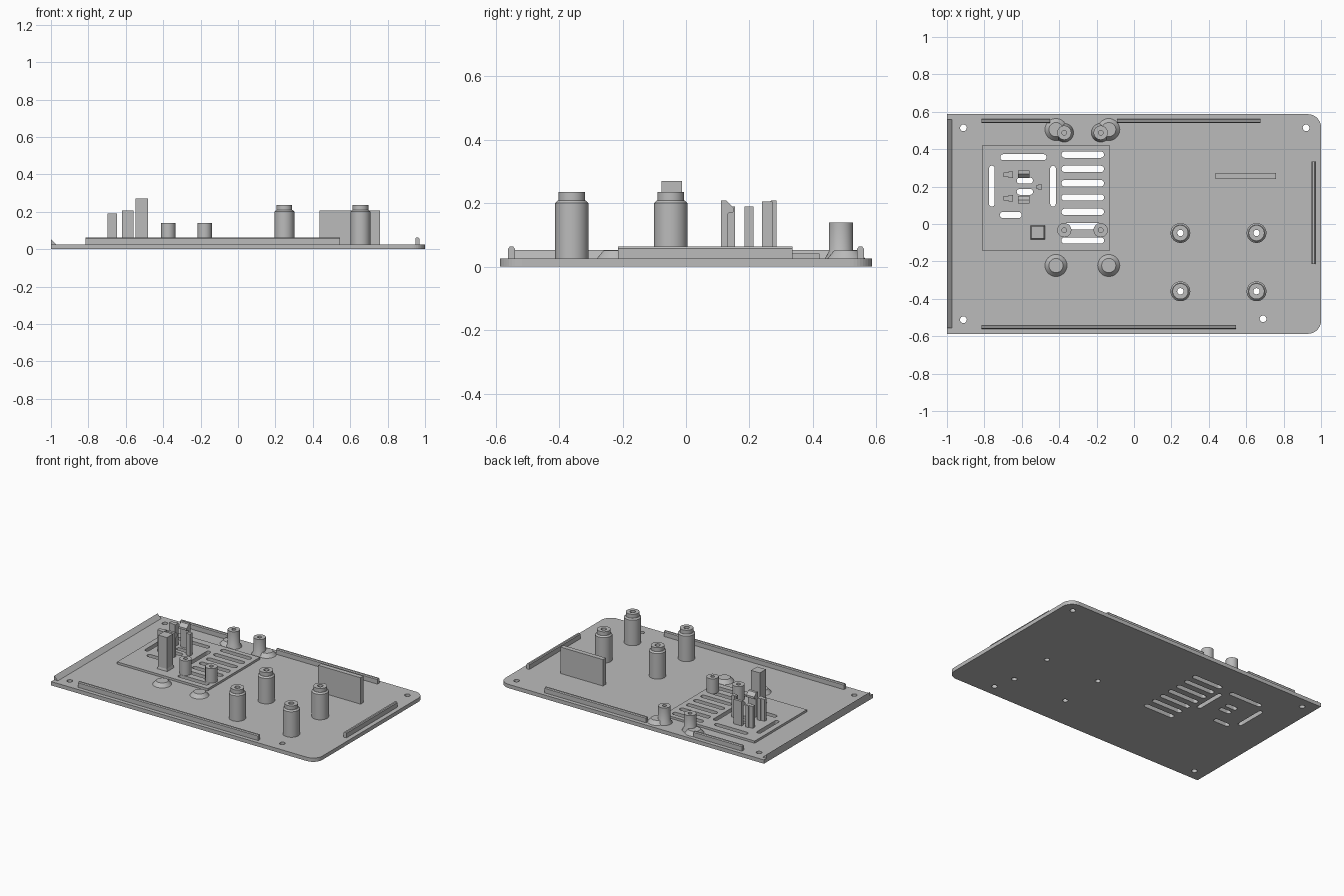
import bpy, bmesh, math
from mathutils import Matrix

if "Cube" in bpy.data.objects:
    bpy.data.objects.remove(bpy.data.objects["Cube"])

grey = bpy.data.materials.new("light_grey")
grey.diffuse_color = (0.5, 0.5, 0.5, 1)
grey.use_nodes = True
grey.node_tree.nodes["Principled BSDF"].inputs["Base Color"].default_value = grey.diffuse_color

BASE, PANEL = 0.026, 0.041   # top heights of the base plate and raised panel


def finish(name, bm, smooth=False):
    bmesh.ops.remove_doubles(bm, verts=bm.verts, dist=1e-5)
    bmesh.ops.recalc_face_normals(bm, faces=bm.faces)
    me = bpy.data.meshes.new(name)
    bm.to_mesh(me)
    bm.free()
    me.materials.append(grey)
    ob = bpy.data.objects.new(name, me)
    bpy.context.collection.objects.link(ob)
    if smooth:
        bpy.ops.object.select_all(action='DESELECT')
        ob.select_set(True)
        bpy.context.view_layer.objects.active = ob
        bpy.ops.object.shade_smooth_by_angle(angle=math.radians(30))
    return ob


def prism(bm, pts, z0, z1):
    """Extrude an outline in xy from z0 to z1."""
    f = bm.faces.new([bm.verts.new((x, y, z0)) for x, y in pts])
    r = bmesh.ops.extrude_face_region(bm, geom=[f])
    vs = [v for v in r["geom"] if isinstance(v, bmesh.types.BMVert)]
    bmesh.ops.translate(bm, verts=vs, vec=(0, 0, z1 - z0))
    return vs


def arc(cx, cy, r, a0, a1, n):
    return [(cx + r * math.cos(math.radians(a0 + (a1 - a0) * i / n)),
             cy + r * math.sin(math.radians(a0 + (a1 - a0) * i / n))) for i in range(n + 1)]


def box(name, x0, x1, y0, y1, z0, z1):
    bm = bmesh.new()
    prism(bm, [(x0, y0), (x1, y0), (x1, y1), (x0, y1)], z0, z1)
    return finish(name, bm)


def lathe(name, x, y, profile, closed=False):
    bm = bmesh.new()
    vs = [bm.verts.new((r, 0, z)) for r, z in profile]
    es = [bm.edges.new(p) for p in zip(vs, vs[1:])]
    if closed:
        es.append(bm.edges.new((vs[-1], vs[0])))
    bmesh.ops.spin(bm, geom=vs + es, cent=(0, 0, 0), axis=(0, 0, 1),
                   angle=2 * math.pi, steps=32)
    bmesh.ops.translate(bm, verts=bm.verts, vec=(x, y, 0))
    return finish(name, bm, True)


def extrude_profile(name, pts, length, matrix):
    bm = bmesh.new()
    prism(bm, pts, 0, length)
    bmesh.ops.transform(bm, matrix=matrix, verts=bm.verts)
    return finish(name, bm)


# Base plate, rounded on the right-hand corners
bm = bmesh.new()
Y = 0.587
prism(bm, [(-1, Y), (-1, -Y)] + arc(0.93, -Y + 0.07, 0.07, -90, 0, 10)
      + arc(0.93, Y - 0.07, 0.07, 0, 90, 10), 0, BASE)
plate = finish("base_plate", bm)

# Raised vent panel
panel = box("vent_panel", -0.813, -0.128, -0.143, 0.42, BASE - 0.004, PANEL)

# Cutter: screw holes, standoff bores and vent slots
standoffs = [(x, y) for x in (0.248, 0.655) for y in (-0.048, -0.36)]
bm = bmesh.new()
for x, y in [(-0.912, 0.514), (0.92, 0.514), (-0.912, -0.512), (0.69, -0.507)]:
    prism(bm, arc(x, y, 0.018, 0, 345, 23), -0.1, 0.1)
for x, y in standoffs:
    prism(bm, arc(x, y, 0.017, 0, 345, 23), -0.1, 0.1)


def h_slot(x0, x1, y, r):
    prism(bm, arc(x1 - r, y, r, -90, 90, 10) + arc(x0 + r, y, r, 90, 270, 10), -0.1, 0.1)


for i in range(7):
    h_slot(-0.388, -0.16, 0.371 - 0.0765 * i, 0.017)
h_slot(-0.715, -0.467, 0.357, 0.016)
h_slot(-0.718, -0.6, 0.048, 0.016)
h_slot(-0.627, -0.54, 0.232, 0.016)
h_slot(-0.627, -0.54, 0.172, 0.016)
for x in (-0.76, -0.433):
    prism(bm, arc(x, 0.297, 0.015, 0, 180, 10) + arc(x, 0.108, 0.015, 180, 360, 10), -0.1, 0.1)
cutter = finish("hole_cutter", bm)
cutter.hide_render = True
for ob in (plate, panel):
    mod = ob.modifiers.new("holes", 'BOOLEAN')
    mod.operation, mod.solver, mod.object = 'DIFFERENCE', 'EXACT', cutter
    bpy.context.view_layer.objects.active = ob
    bpy.ops.object.modifier_apply(modifier="holes")
bpy.data.objects.remove(cutter)

# Sloped lip along the left edge
to_y = Matrix(((1, 0, 0, 0), (0, 0, 1, 0), (0, 1, 0, 0), (0, 0, 0, 1)))
extrude_profile("left_lip", [(-1, BASE - 0.004), (-0.972, BASE - 0.004),
                             (-0.972, BASE), (-1, 0.053)], 1.115,
                Matrix.Translation((0, -0.555, 0)) @ to_y)


# Edge rails with a bevelled top
def rail(name, x, y, length, along_x):
    w, z0, z1 = 0.0105, BASE - 0.004, 0.063
    pts = [(-w, z0), (w, z0), (w, z1 - 0.006), (w - 0.005, z1), (-w + 0.005, z1), (-w, z1 - 0.006)]
    turn = Matrix.Rotation(math.radians(-90), 4, 'Z') if along_x else Matrix()
    extrude_profile(name, pts, length, Matrix.Translation((x, y, 0)) @ turn @ to_y)


rail("front_rail", -0.815, -0.55, 1.36, True)
rail("back_rail_left", -0.815, 0.55, 0.365, True)
rail("back_rail_right", -0.09, 0.55, 0.765, True)
rail("right_rail", 0.959, -0.215, 0.55, False)

# Tall stepped standoffs with through bores
for x, y in standoffs:
    lathe("tall_standoff", x, y, [(0.017, BASE - 0.004), (0.053, BASE - 0.004), (0.053, 0.2),
                                  (0.044, 0.209), (0.042, 0.209), (0.042, 0.235),
                                  (0.017, 0.235)], True)

# Short posts with blind bores, two on the panel and two at the back edge
for x in (-0.373, -0.178):
    for y, z, flare in ((-0.033, PANEL, 0.0), (0.488, BASE, 0.012)):
        lathe("short_post", x, y, [(0, z - 0.004), (0.038 + flare, z - 0.004), (0.038 + flare, z),
                                   (0.038, z + 0.022), (0.038, 0.14), (0.013, 0.14),
                                   (0.013, 0.08), (0, 0.08)])

# Low conical feet recesses
for x, y in [(-0.417, -0.222), (-0.135, -0.222), (-0.417, 0.505), (-0.135, 0.505)]:
    lathe("cone_boss", x, y, [(0, BASE - 0.004), (0.059, BASE - 0.004), (0.059, BASE),
                              (0.038, 0.051), (0, 0.051)])

# Upright fin
box("upright_fin", 0.437, 0.758, 0.24, 0.272, BASE - 0.004, 0.206)

# Square post with a flared foot
bm = bmesh.new()
top = prism(bm, [(-0.555, -0.083), (-0.476, -0.083), (-0.476, -0.006), (-0.555, -0.006)], PANEL - 0.004, 0.06)
for v in top:
    v.co.x = -0.5155 + (v.co.x + 0.5155) * 0.84
    v.co.y = -0.0445 + (v.co.y + 0.0445) * 0.84
finish("square_post_foot", bm)
box("square_post", -0.549, -0.482, -0.078, -0.013, PANEL, 0.27)

# Facing hooked clips
to_x = Matrix(((0, 0, 1, 0), (1, 0, 0, 0), (0, 1, 0, 0), (0, 0, 0, 1)))
for y, s in ((0.11, 1), (0.286, -1)):
    pts = [(0, PANEL - 0.004), (0.022, PANEL - 0.004), (0.022, 0.168), (0.04, 0.172),
           (0.04, 0.186), (0.018, 0.208), (0, 0.208)]
    extrude_profile("hooked_clip", [(y + s * a, z) for a, z in pts], 0.06,
                    Matrix.Translation((-0.62, 0, 0)) @ to_x)

# Small T-shaped stops beside the clips
for y in (0.137, 0.263):
    box("side_stop", -0.697, -0.668, y - 0.012, y + 0.012, PANEL - 0.004, 0.19)
    box("side_stop_head", -0.67, -0.646, y - 0.018, y + 0.018, PANEL - 0.004, 0.19)
box("end_stop", -0.513, -0.492, 0.184, 0.212, PANEL - 0.004, 0.19)
box("end_stop_tail", -0.525, -0.511, 0.19, 0.206, PANEL - 0.004, 0.19)
